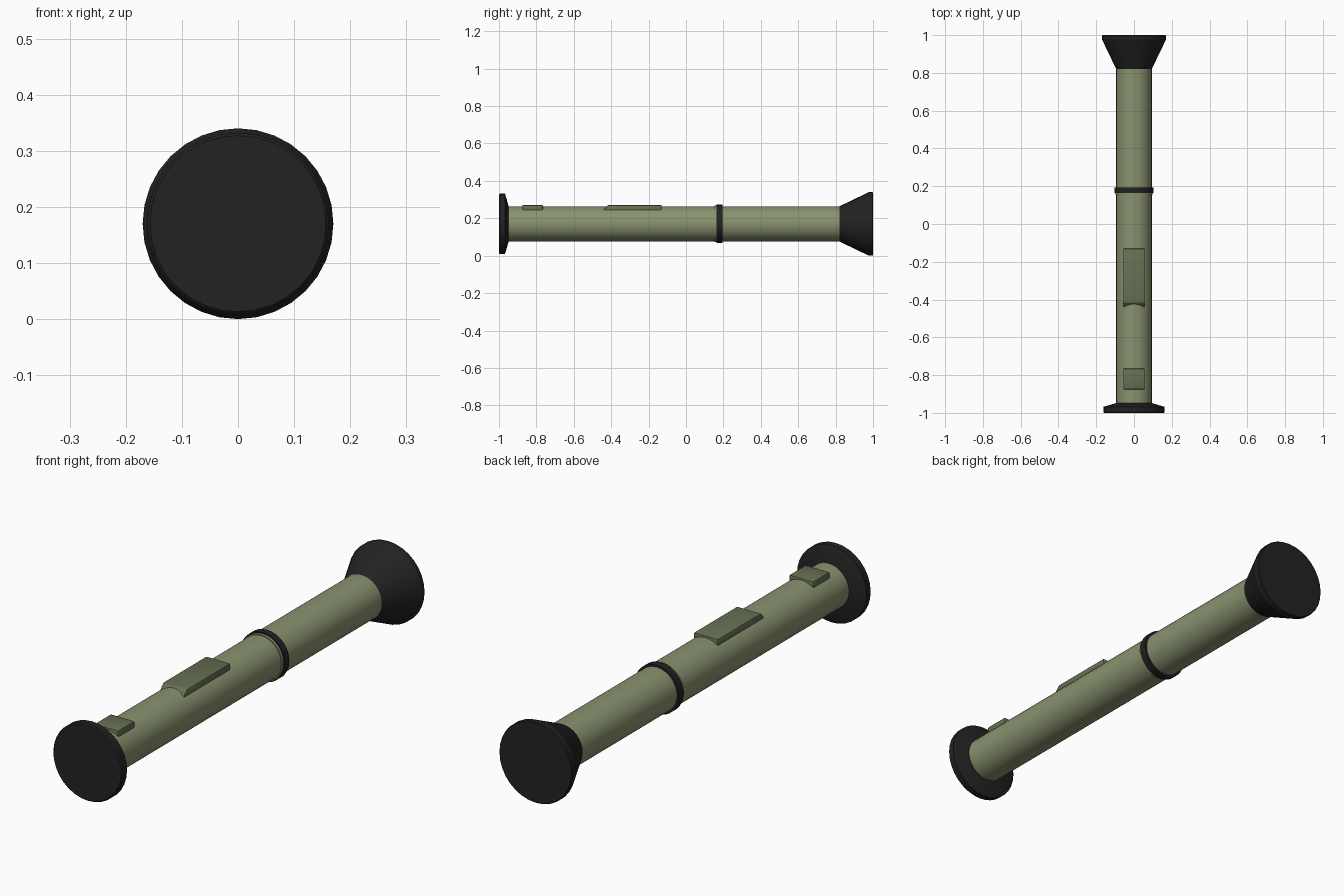
import bpy, bmesh, math

cube = bpy.data.objects.get("Cube")
if cube:
    bpy.data.objects.remove(cube, do_unlink=True)

AXIS_Z = 0.17
SIDES = 32


def material(name, rgb):
    m = bpy.data.materials.new(name)
    m.use_nodes = True
    m.diffuse_color = (*rgb, 1)
    bsdf = m.node_tree.nodes["Principled BSDF"]
    bsdf.inputs["Base Color"].default_value = (*rgb, 1)
    bsdf.inputs["Roughness"].default_value = 0.7
    return m


olive = material("olive green", (0.25, 0.29, 0.16))
dark_olive = material("dark olive", (0.135, 0.16, 0.09))
black = material("rubber black", (0.016, 0.016, 0.016))


def finish(bm, name, mat):
    bmesh.ops.recalc_face_normals(bm, faces=bm.faces)
    mesh = bpy.data.meshes.new(name)
    bm.to_mesh(mesh)
    bm.free()
    mesh.materials.append(mat)
    obj = bpy.data.objects.new(name, mesh)
    bpy.context.collection.objects.link(obj)
    bpy.ops.object.select_all(action="DESELECT")
    obj.select_set(True)
    bpy.context.view_layer.objects.active = obj
    bpy.ops.object.shade_smooth_by_angle(angle=math.radians(25))
    return obj


def lathe(name, profile, mat):
    """Closed solid turned around the long axis from (y, radius) points."""
    bm = bmesh.new()
    rings = []
    for y, r in profile:
        angles = [2 * math.pi * i / SIDES for i in range(SIDES)]
        rings.append([bm.verts.new((r * math.sin(a), y, AXIS_Z + r * math.cos(a)))
                      for a in angles])
    for a, b in zip(rings, rings[1:]):
        for i in range(SIDES):
            j = (i + 1) % SIDES
            bm.faces.new((a[i], a[j], b[j], b[i]))
    bm.faces.new(rings[0])
    bm.faces.new(rings[-1])
    return finish(bm, name, mat)


def plate(name, side_profile, half_width, mat):
    """Side outline in (y, z) extruded across the width, with softened edges."""
    bm = bmesh.new()
    face = bm.faces.new([bm.verts.new((-half_width, y, z)) for y, z in side_profile])
    ext = bmesh.ops.extrude_face_region(bm, geom=[face])
    verts = [v for v in ext["geom"] if isinstance(v, bmesh.types.BMVert)]
    bmesh.ops.translate(bm, vec=(2 * half_width, 0, 0), verts=verts)
    bmesh.ops.bevel(bm, geom=list(bm.edges), offset=0.005, segments=2,
                    profile=0.5, affect="EDGES")
    return finish(bm, name, mat)


# Tube with its collar and joint band
lathe("tube", [(-0.97, 0.094), (0.85, 0.094)], olive)
lathe("tube_collar", [(0.153, 0.098), (0.17, 0.098)], olive)
lathe("joint_band", [(0.164, 0.103), (0.194, 0.103)], black)

# End pieces
lathe("front_cap", [(-1, 0.157), (-0.995, 0.162), (-0.968, 0.162), (-0.948, 0.094)], black)
lathe("rear_cone", [(0.82, 0.094), (0.978, 0.17), (0.996, 0.17), (1, 0.167)], black)

# Raised plates on top of the tube
plate("long_plate", [(-0.455, 0.232), (-0.417, 0.271), (-0.13, 0.271), (-0.13, 0.232)],
      0.056, dark_olive)
plate("short_plate", [(-0.875, 0.232), (-0.875, 0.271), (-0.765, 0.271), (-0.765, 0.232)],
      0.056, dark_olive)
